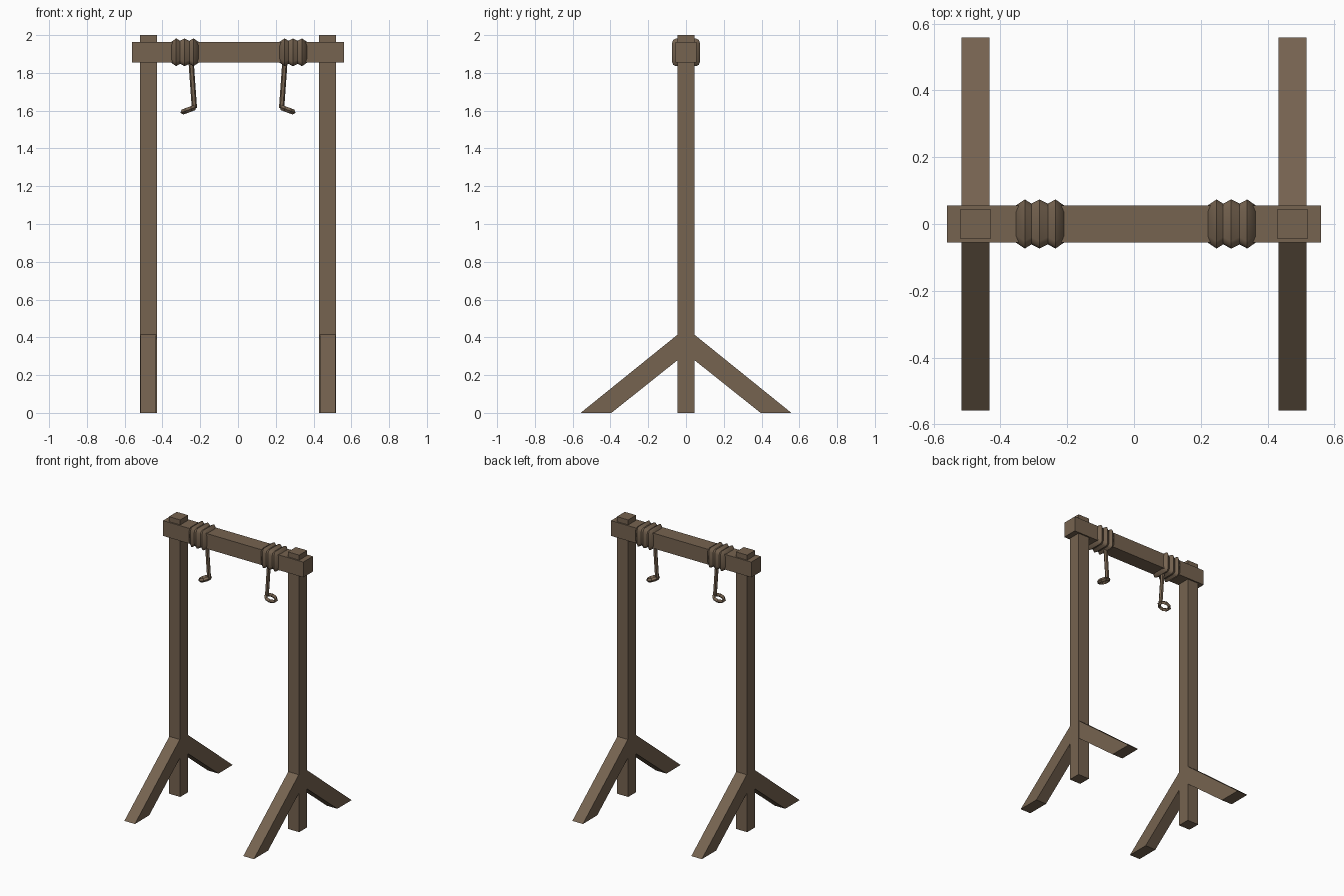
import bpy, bmesh, math
from mathutils import Matrix, Vector

if "Cube" in bpy.data.objects:
    bpy.data.objects.remove(bpy.data.objects["Cube"])

wood = bpy.data.materials.new("weathered brown")
wood.diffuse_color = (0.18, 0.125, 0.08, 1)
wood.use_nodes = True
wood.node_tree.nodes["Principled BSDF"].inputs["Base Color"].default_value = wood.diffuse_color


def finish(name, bm, smooth=False):
    bmesh.ops.recalc_face_normals(bm, faces=bm.faces)
    me = bpy.data.meshes.new(name)
    bm.to_mesh(me)
    bm.free()
    ob = bpy.data.objects.new(name, me)
    bpy.context.collection.objects.link(ob)
    me.materials.append(wood)
    if smooth:
        bpy.ops.object.select_all(action='DESELECT')
        ob.select_set(True)
        bpy.context.view_layer.objects.active = ob
        bpy.ops.object.shade_smooth_by_angle(angle=math.radians(50))
    return ob


def box(name, x0, x1, y0, y1, z0, z1):
    bm = bmesh.new()
    bmesh.ops.create_cube(bm, size=1)
    bmesh.ops.scale(bm, vec=(x1 - x0, y1 - y0, z1 - z0), verts=bm.verts)
    bmesh.ops.translate(bm, vec=((x0 + x1) / 2, (y0 + y1) / 2, (z0 + z1) / 2), verts=bm.verts)
    return finish(name, bm)


def loft(name, rings, closed=False, smooth=False):
    bm = bmesh.new()
    vs = [[bm.verts.new(p) for p in r] for r in rings]
    n = len(vs[0])
    for i in range(len(vs) if closed else len(vs) - 1):
        a, b = vs[i], vs[(i + 1) % len(vs)]
        for j in range(n):
            k = (j + 1) % n
            bm.faces.new((a[j], a[k], b[k], b[j]))
    if not closed:
        bm.faces.new(vs[0])
        bm.faces.new(vs[-1])
    return finish(name, bm, smooth)


# Crossbeam
ZC = 1.909
box("crossbeam", -0.56, 0.56, -0.055, 0.055, ZC - 0.055, ZC + 0.055)


def rounded_square(x, h):
    # square section with three points on each rounded corner
    r, pts = 0.022, []
    for q in range(4):
        for t in (0, 45, 90):
            a = math.radians(q * 90 + t)
            c = math.radians(q * 90 + 45)
            cy = math.copysign(h - r, math.cos(c))
            cz = math.copysign(h - r, math.sin(c))
            pts.append((x, cy + r * math.cos(a), ZC + cz + r * math.sin(a)))
    return pts


for s, side in ((-1, "left"), (1, "right")):
    # Upright post
    box(side + "_post", s * 0.475 - 0.045, s * 0.475 + 0.045, -0.045, 0.045, 0, 2)

    # Slanted braces, front and back
    for d, face in ((-1, "front"), (1, "back")):
        prof = [(0.02, 0.434), (0.558, 0), (0.395, 0), (0.02, 0.299)]
        loft(f"{side}_{face}_brace",
             [[(s * 0.475 + e * 0.042, d * y, z) for y, z in prof] for e in (-1, 1)])

    # Rope wrapped three times around the beam
    x0 = -0.353 if s < 0 else 0.221
    steps = [(0, 0.056), (0.012, 0.065), (0.026, 0.0735), (0.037, 0.069), (0.046, 0.061),
             (0.058, 0.069), (0.070, 0.0735), (0.083, 0.069), (0.095, 0.061),
             (0.106, 0.069), (0.118, 0.0735), (0.131, 0.065), (0.143, 0.056)]
    steps = [p for i, p in enumerate(steps) if i in (0, 2, 4, 6, 8, 10, 12)]
    loft(side + "_rope_wrap", [rounded_square(x0 + x, h) for x, h in steps], smooth=True)

    # Hanging rope strand
    strand = []
    for x, z in ((0.249, 1.87), (0.231, 1.615)):
        strand.append([(s * x + 0.014 * math.cos(k * math.pi / 3),
                        0.014 * math.sin(k * math.pi / 3), z) for k in range(6)])
    loft(side + "_rope_strand", strand)

    # Small tilted loop at the end of the rope
    m = Matrix.Translation((s * 0.263, 0, 1.604)) @ Matrix.Rotation(s * math.radians(20), 4, 'Y')
    ring = []
    for i in range(8):
        a = math.pi * (i + 0.5) / 4
        ring.append([m @ Vector((r * math.cos(a), r * math.sin(a), z)) for r, z in
                     ((0.048, 0), (0.036, 0.014), (0.024, 0), (0.036, -0.014))])
    loft(side + "_rope_loop", ring, closed=True)
